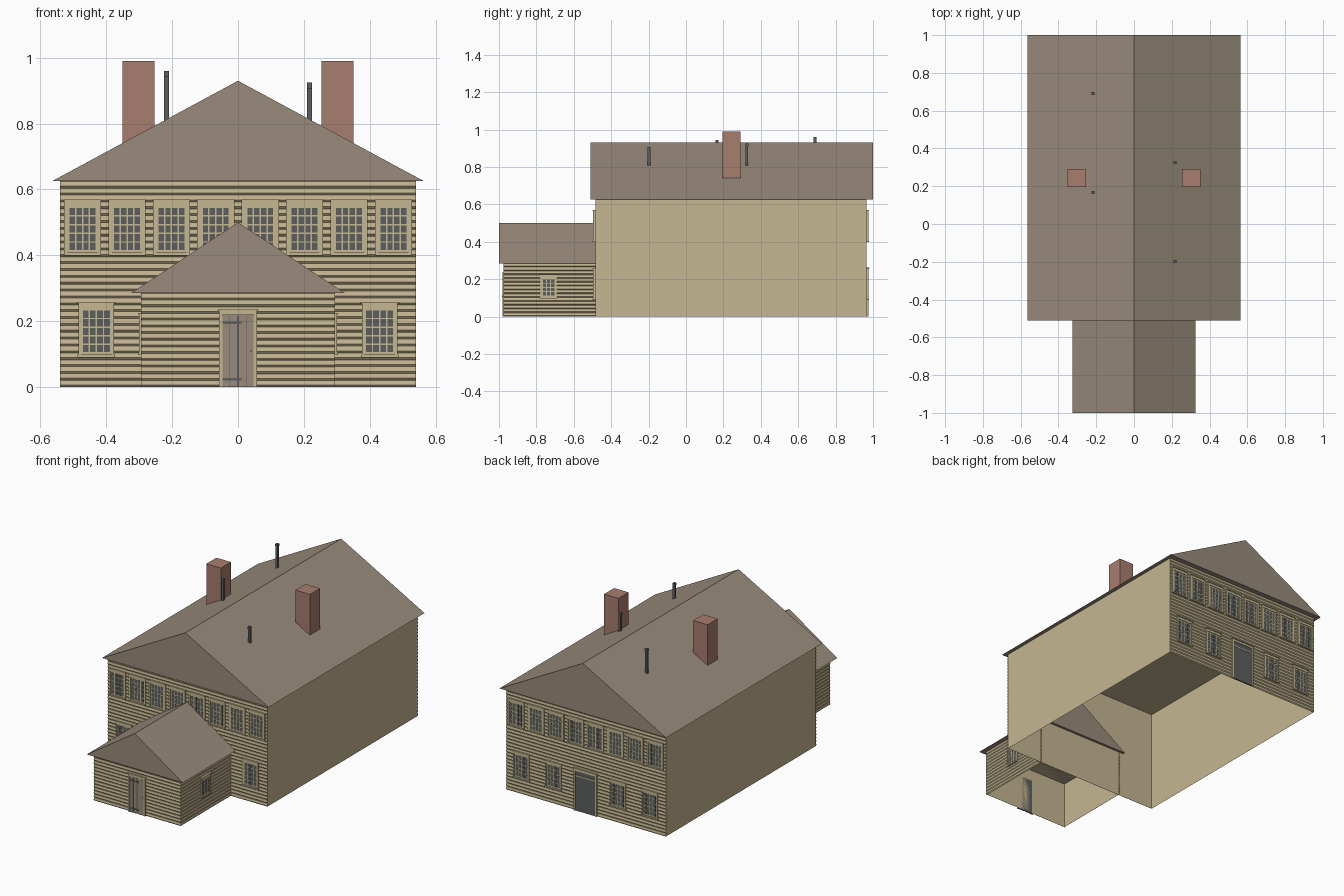
import bpy, bmesh, math
from mathutils import Matrix, Vector

old = bpy.data.objects.get("Cube")
if old:
    bpy.data.objects.remove(old, do_unlink=True)


def linear(c):
    c /= 255
    return c / 12.92 if c <= 0.04045 else ((c + 0.055) / 1.055) ** 2.4


def material(name, r, g, b):
    m = bpy.data.materials.new(name)
    m.use_nodes = True
    col = (linear(r), linear(g), linear(b), 1)
    m.diffuse_color = col
    m.node_tree.nodes["Principled BSDF"].inputs["Base Color"].default_value = col
    return m


TAN, BROWN, BRICK, GREY = range(4)
MATS = [material("tan_paint", 197, 183, 146), material("brown_shingle", 153, 139, 123),
        material("red_brick", 167, 125, 110), material("dark_grey", 92, 95, 94)]


def finish(name, bm):
    me = bpy.data.meshes.new(name)
    bm.to_mesh(me)
    bm.free()
    for m in MATS:
        me.materials.append(m)
    ob = bpy.data.objects.new(name, me)
    bpy.context.collection.objects.link(ob)
    return ob


def box(bm, lo, hi, mat, M=Matrix()):
    lo, hi = Vector(lo), Vector(hi)
    T = M @ Matrix.Translation((lo + hi) / 2) @ Matrix.Diagonal((*(hi - lo), 1))
    verts = bmesh.ops.create_cube(bm, size=1, matrix=T)["verts"]
    for f in {f for v in verts for f in v.link_faces}:
        f.material_index = mat


def wall_frame(x, y, degrees):
    """Wall-local space: x runs along the wall, z up, -y points outward."""
    return Matrix.Translation((x, y, 0)) @ Matrix.Rotation(math.radians(degrees), 4, 'Z')


def panel(bm, M, u0, u1, w0, w1, d0, d1, mat):
    box(bm, (u0, -d1, w0), (u1, -d0, w1), mat, M)


# Dimensions
HALF_W, FRONT, BACK, EAVE = 0.54, -0.485, 0.965, 0.625
P_HALF, P_FRONT, P_EAVE = 0.29, -0.97, 0.285
LAP = 0.006

front_wall = wall_frame(0, FRONT, 0)
back_wall = wall_frame(0, BACK, 180)
porch_front = wall_frame(0, P_FRONT, 0)
P_MID = (P_FRONT + FRONT) / 2
porch_right = wall_frame(P_HALF, P_MID, 90)
porch_left = wall_frame(-P_HALF, P_MID, -90)


# Hollow wall shells, open underneath
def shell(name, half, y0, y1, top):
    bm = bmesh.new()
    box(bm, (-half, y0, 0), (half, y1, top), TAN)
    bm.faces.ensure_lookup_table()
    bottom = [f for f in bm.faces if f.calc_center_median().z < 0.001]
    bmesh.ops.delete(bm, geom=bottom, context='FACES_ONLY')
    finish(name, bm)


shell("main_walls", HALF_W, FRONT, BACK, EAVE)
shell("porch_walls", P_HALF, P_FRONT, FRONT, P_EAVE)


# Lapped siding, one sawtooth strip per wall
def siding(name, M, half, top, boards):
    bm = bmesh.new()
    step = top / boards
    profile = []
    for i in range(boards):
        profile += [(0.001, i * step), (LAP, (i + 0.28) * step)]
        profile.append((LAP * 0.6, (i + 0.97) * step))
    profile.append((0.001, top))
    rows = [[bm.verts.new(M @ Vector((u, -d, w))) for u in (-half, half)] for d, w in profile]
    for a, b in zip(rows, rows[1:]):
        bm.faces.new((a[0], a[1], b[1], b[0]))
    finish(name, bm)


siding("front_siding", front_wall, HALF_W, EAVE, 30)
siding("back_siding", back_wall, HALF_W, EAVE, 30)
siding("porch_front_siding", porch_front, P_HALF + LAP * 0.8, P_EAVE, 14)
side_half = (FRONT - P_FRONT) / 2 + LAP * 0.8
siding("porch_right_siding", porch_right, side_half, P_EAVE, 14)
siding("porch_left_siding", porch_left, side_half, P_EAVE, 14)


# Gabled roofs as solid prisms
def roof(name, half, y0, y1, z0, z1):
    bm = bmesh.new()
    ends = [[bm.verts.new(p) for p in ((-half, y, z0), (half, y, z0), (0, y, z1))]
            for y in (y0, y1)]
    a, b = ends
    bm.faces.new(a)
    bm.faces.new(b[::-1])
    for i in range(3):
        j = (i + 1) % 3
        bm.faces.new((a[j], a[i], b[i], b[j]))
    bmesh.ops.recalc_face_normals(bm, faces=bm.faces)
    for f in bm.faces:
        f.material_index = BROWN
    finish(name, bm)


roof("main_roof", 0.565, -0.51, 1.0, EAVE, 0.93)
roof("porch_roof", 0.325, -1.0, -0.47, P_EAVE, 0.5)

# Chimneys
for side, name in ((-1, "right_chimney"), (1, "left_chimney")):
    bm = bmesh.new()
    box(bm, (side * 0.302 - 0.049, 0.195, 0.7), (side * 0.302 + 0.049, 0.292, 0.99), BRICK)
    finish(name, bm)

# Vent pipes with slim caps
pipes = ((-0.217, 0.69, 0.96), (-0.217, 0.167, 0.945), (0.217, 0.325, 0.925), (0.217, -0.198, 0.908))
for n, (x, y, top) in enumerate(pipes):
    bm = bmesh.new()
    box(bm, (x - 0.007, y - 0.007, 0.78), (x + 0.007, y + 0.007, top - 0.014), GREY)
    box(bm, (x - 0.008, y - 0.008, top - 0.014), (x + 0.008, y + 0.008, top), GREY)
    finish(f"vent_pipe_{n + 1}", bm)


# Windows: backing, raised frame, separate panes
def window(name, M, u, z0, z1, width, glass_w, cols, rows, cap=0.0):
    bm = bmesh.new()
    h, g = width / 2, glass_w / 2
    g0, g1 = z0 + 0.011, z1 - 0.024
    panel(bm, M, u - h, u + h, z0, z1, 0, LAP + 0.001, TAN)
    for a, b in ((u - h, u - g - 0.004), (u + g + 0.004, u + h)):
        panel(bm, M, a, b, z0, z1, 0, LAP + 0.005, TAN)
    panel(bm, M, u - h, u + h, g1 + 0.005, z1, 0, LAP + 0.005, TAN)
    panel(bm, M, u - h - cap, u + h + cap, z1 - 0.004, z1, 0, LAP + 0.008, TAN)
    panel(bm, M, u - h - cap / 2, u + h + cap / 2, z0 - 0.003, z0 + 0.005, 0, LAP + 0.008, TAN)
    pw, ph, bar = glass_w / cols, (g1 - g0) / rows, 0.0022
    for c in range(cols):
        for r in range(rows):
            a, b = u - g + c * pw, g0 + r * ph
            panel(bm, M, a + bar, a + pw - bar, b + bar, b + ph - bar, LAP, LAP + 0.002, GREY)
    finish(name, bm)


for label, M, lower in (("front", front_wall, (-0.43, 0.43)),
                        ("back", back_wall, (-0.435, -0.218, 0.218, 0.435))):
    for i in range(8):
        window(f"{label}_upper_window_{i + 1}", M, (i - 3.5) * 0.1348,
               0.403, 0.57, 0.113, 0.083, 4, 5)
    for i, u in enumerate(lower):
        window(f"{label}_lower_window_{i + 1}", M, u, 0.093, 0.258, 0.108, 0.086, 4, 5, 0.006)
for label, M, s in (("right", porch_right, -1), ("left", porch_left, 1)):
    window(f"porch_{label}_window", M, s * (P_MID + 0.735), 0.1, 0.224,
           0.09, 0.066, 3, 4, 0.004)


# Door surround
def surround(bm, M, half, top, rail):
    out = LAP + 0.006
    for s in (-1, 1):
        panel(bm, M, *sorted((s * half, s * (half - rail))), 0, top, 0, out, TAN)
    panel(bm, M, -half, half, top - rail * 1.6, top, 0, out, TAN)
    panel(bm, M, -half - 0.004, half + 0.004, top - 0.004, top, 0, out + 0.003, TAN)


# Front door: planks over dark gaps, strap hinges and handle
bm = bmesh.new()
surround(bm, porch_front, 0.058, 0.236, 0.011)
panel(bm, porch_front, -0.048, 0.048, 0, 0.217, 0, LAP + 0.001, GREY)
edges = (-0.048, -0.025, 0, 0.025, 0.048)
for a, b in zip(edges, edges[1:]):
    ga = 0.003 if a == 0 else 0.0008
    gb = 0.003 if b == 0 else 0.0008
    panel(bm, porch_front, a + ga, b - gb, 0, 0.216, 0, LAP + 0.003, BROWN)
for z in (0.024, 0.195):
    panel(bm, porch_front, -0.05, 0.01, z - 0.004, z + 0.004, LAP, LAP + 0.005, GREY)
panel(bm, porch_front, 0.038, 0.043, 0.106, 0.112, LAP, LAP + 0.007, GREY)
finish("front_door", bm)

# Back door: dark leaf with a transom light above
bm = bmesh.new()
surround(bm, back_wall, 0.078, 0.262, 0.011)
panel(bm, back_wall, -0.068, 0.068, 0, 0.245, 0, LAP + 0.002, GREY)
panel(bm, back_wall, -0.068, 0.068, 0.212, 0.219, 0, LAP + 0.004, TAN)
finish("back_door", bm)
